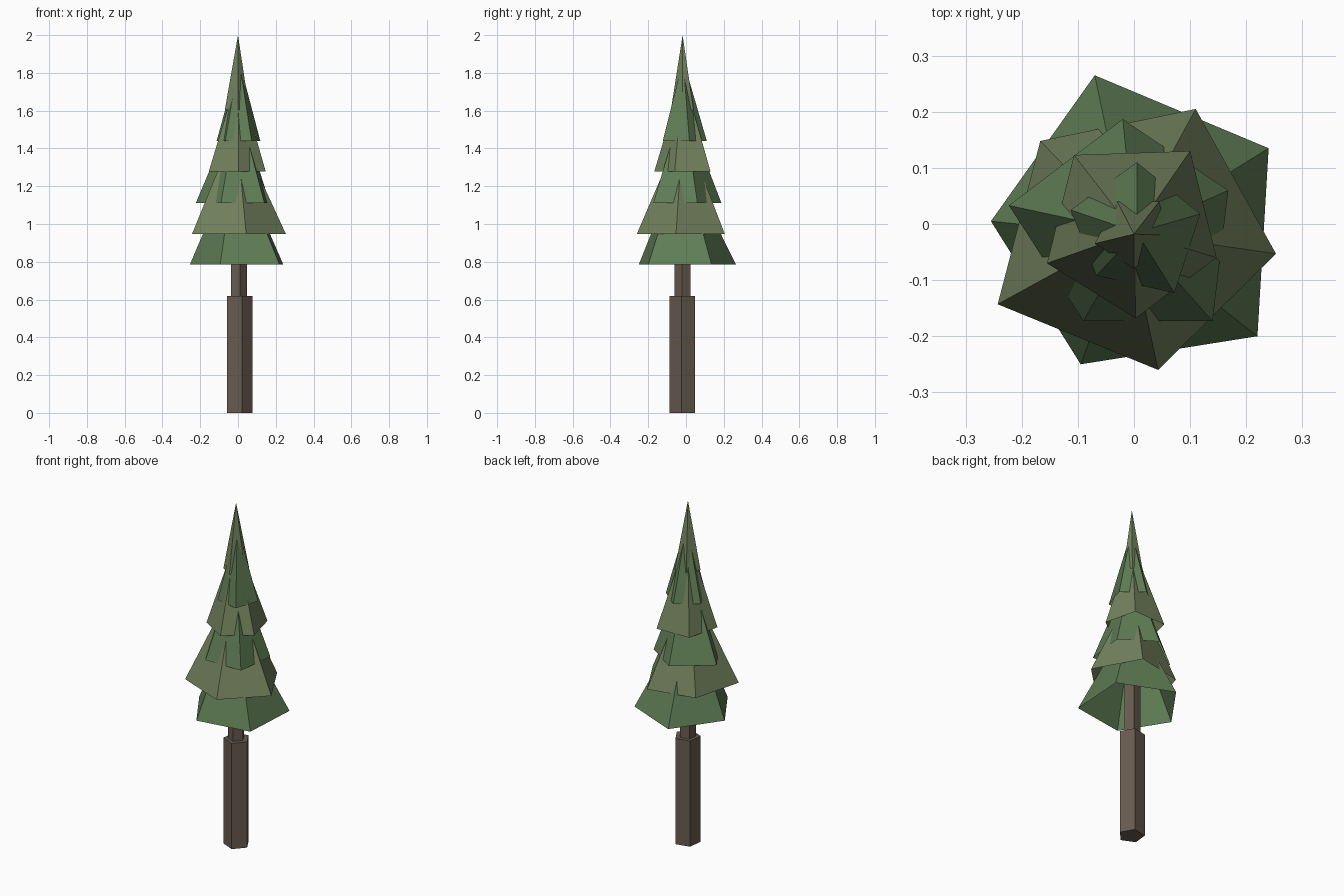
import bpy, bmesh, math

if "Cube" in bpy.data.objects:
    bpy.data.objects.remove(bpy.data.objects["Cube"])


def material(name, rgb):
    m = bpy.data.materials.new(name)
    m.diffuse_color = (*rgb, 1)
    m.use_nodes = True
    m.node_tree.nodes["Principled BSDF"].inputs["Base Color"].default_value = m.diffuse_color
    return m


def finish(name, bm, mat):
    bmesh.ops.recalc_face_normals(bm, faces=bm.faces[:])
    me = bpy.data.meshes.new(name)
    bm.to_mesh(me)
    bm.free()
    me.materials.append(mat)
    bpy.context.collection.objects.link(bpy.data.objects.new(name, me))


def trunk(name, x, y, r, z0, z1, mat):
    """Capped five-sided post."""
    bm = bmesh.new()
    rings = [[bm.verts.new((x + r * math.cos(math.radians(72 * i - 78)),
                            y + r * math.sin(math.radians(72 * i - 78)), z))
              for i in range(5)] for z in (z0, z1)]
    for ring in rings:
        bm.faces.new(ring)
    for i in range(5):
        j = (i + 1) % 5
        bm.faces.new((rings[0][i], rings[0][j], rings[1][j], rings[1][i]))
    finish(name, bm, mat)


def tier(name, ring, z, apex, mat):
    """Open five-sided cone with an uneven rim."""
    bm = bmesh.new()
    base = [bm.verts.new((x, y, z)) for x, y in ring]
    tip = bm.verts.new(apex)
    for i in range(5):
        bm.faces.new((base[i], base[(i + 1) % 5], tip))
    finish(name, bm, mat)


bark = material("bark", (0.14, 0.105, 0.08))
green = material("green", (0.115, 0.205, 0.09))
olive = material("olive", (0.17, 0.22, 0.11))

# Trunk: thick lower post, thin upper post running into the foliage
trunk("lower_trunk", 0.005, -0.017, 0.072, 0, 0.62, bark)
trunk("upper_trunk", 0.002, -0.017, 0.046, 0.62, 1.1, bark)

# Foliage: rim points, bottom height and tip of each tier, bottom to top
tiers = [
    ([(-.07, .265), (.24, .135), (.22, -.2), (-.095, -.25), (-.255, .005)], .785, (-.01, -.02, 1.36)),
    ([(.11, .205), (.253, -.053), (.043, -.26), (-.243, -.143), (-.167, .148)], .948, (-.01, -.015, 1.52)),
    ([(-.02, .187), (.168, .06), (.14, -.173), (-.09, -.173), (-.223, .033)], 1.112, (0, -.015, 1.64)),
    ([(.1, .13), (.147, -.06), (.003, -.168), (-.155, -.07), (-.107, .123)], 1.277, (0, -.015, 1.79)),
    ([(.005, .11), (.118, .018), (.072, -.123), (-.067, -.092), (-.113, .025)], 1.44, (.005, -.015, 1.87)),
    ([(-.03, .04), (.045, .04), (.06, -.02), (0, -.08), (-.07, -.035)], 1.603, (0, -.018, 2)),
]
for n, (ring, z, apex) in enumerate(tiers):
    tier(f"foliage_tier_{n + 1}", ring, z, apex, olive if n % 2 else green)
